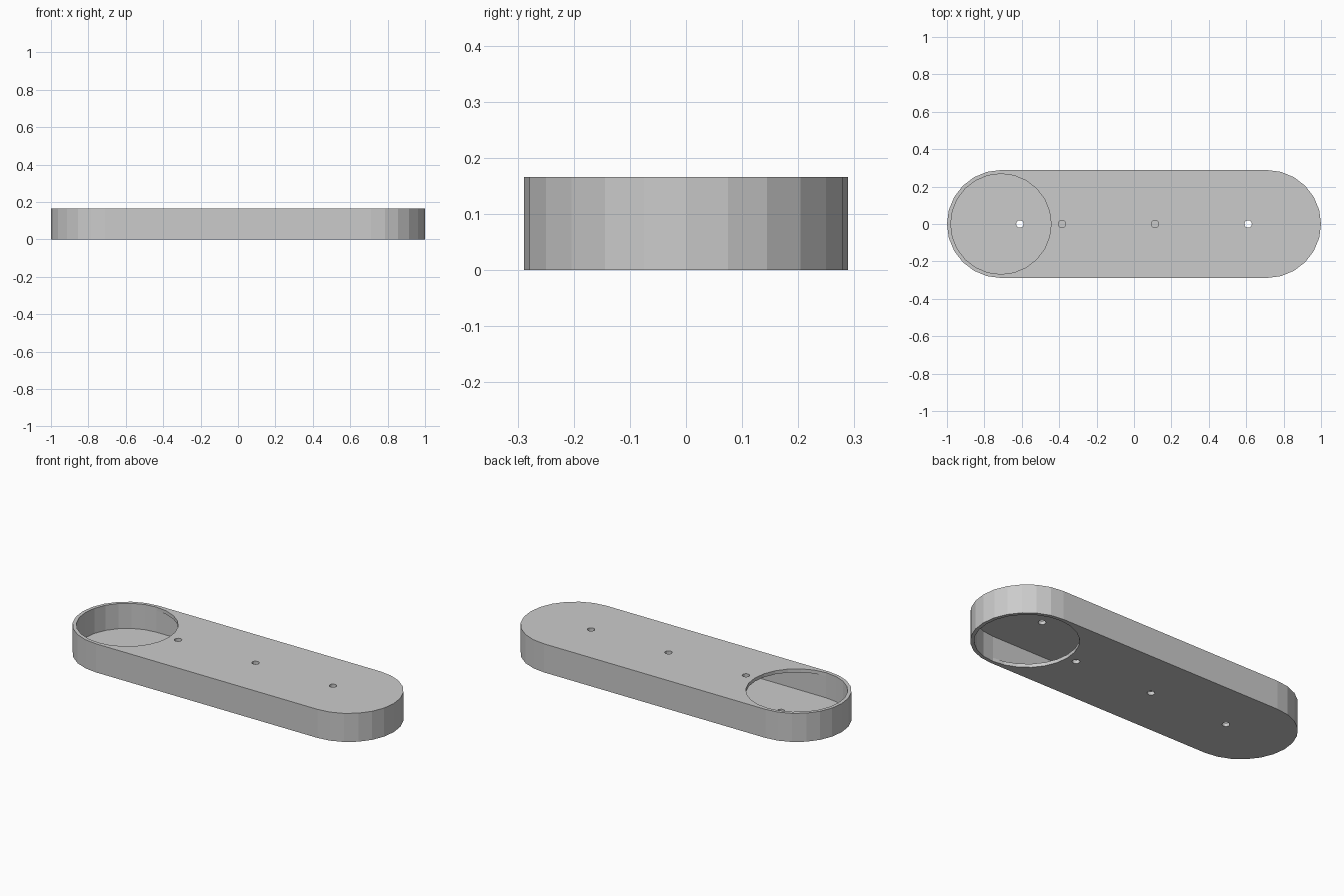
import bpy, bmesh
from math import sin, cos, radians, pi

if "Cube" in bpy.data.objects:
    bpy.data.objects.remove(bpy.data.objects["Cube"])

H, T = 0.166, 0.02            # height, shell thickness
R, C = 0.2885, 0.7115         # end radius, end centre
RI = R - T                    # cavity and large opening radius
PIN_R = 0.02
PINS = (-0.385, 0.1125, 0.61)

bm = bmesh.new()
cache = {}


def vert(x, y, z):
    key = (round(x, 5), round(y, 5), round(z, 5))
    if key not in cache:
        cache[key] = bm.verts.new(key)
    return cache[key]


def stadium(r, z):
    pts = [(C + r * cos(radians(a)), r * sin(radians(a))) for a in range(-90, 91, 15)]
    pts += [(-C + r * cos(radians(a)), r * sin(radians(a))) for a in range(90, 271, 15)]
    return [vert(x, y, z) for x, y in pts]


def circle(cx, r, z, n):
    return [vert(cx + r * cos(2 * pi * i / n), r * sin(2 * pi * i / n), z) for i in range(n)]


def strip(a, b):
    for i in range(len(a)):
        j = (i + 1) % len(a)
        bm.faces.new((a[i], a[j], b[j], b[i]))


def fill(loops):
    # edges shared by two loops cancel out
    edges = set()
    for lp in loops:
        edges ^= {bm.edges.get((lp[i - 1], lp[i])) for i in range(len(lp))}
    bmesh.ops.triangle_fill(bm, edges=list(edges), use_beauty=True, normal=(0, 0, 1))


# outer wall and cavity wall
outer = {1: stadium(R, H), -1: stadium(R, 0)}
inner = {1: stadium(RI, H - T), -1: stadium(RI, T)}
strip(outer[-1], outer[1])
strip(inner[-1], inner[1])

# top and bottom plates: the bottom is the top turned over end for end
for s in (1, -1):
    z_out, z_in = (H, H - T) if s == 1 else (0, T)
    holes = [(-C, RI, 24)] + [(x, PIN_R, 12) for x in PINS]
    face_out, face_in = [outer[s]], [inner[s]]
    for x, r, n in holes:
        a, b = circle(s * x, r, z_out, n), circle(s * x, r, z_in, n)
        strip(a, b)
        face_out.append(a)
        face_in.append(b)
    fill(face_out)
    fill(face_in)

bmesh.ops.recalc_face_normals(bm, faces=bm.faces[:])
mesh = bpy.data.meshes.new("hollow_link")
bm.to_mesh(mesh)
bm.free()
bpy.context.collection.objects.link(bpy.data.objects.new("hollow_link", mesh))
